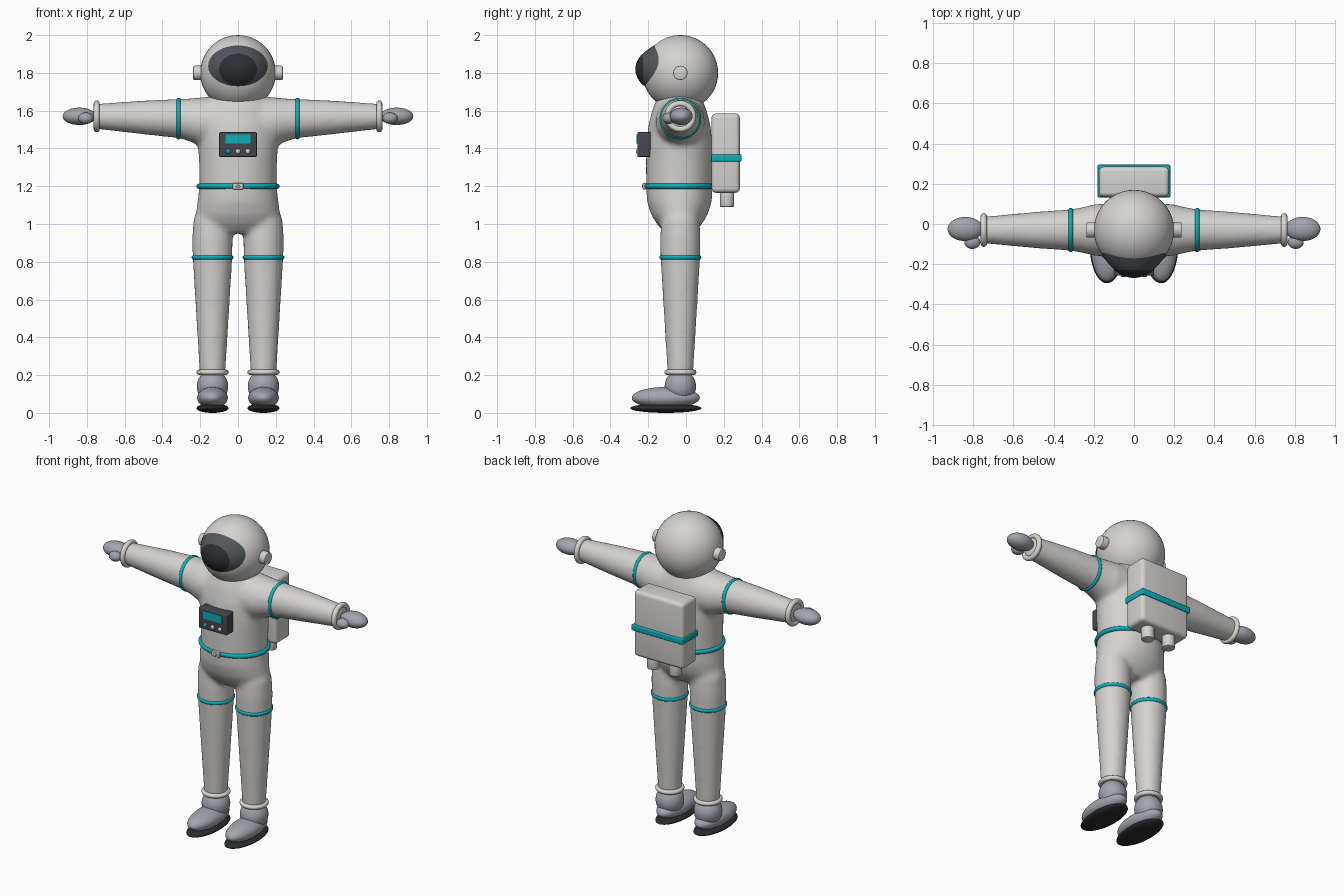
import bpy, bmesh, math
from mathutils import Matrix, Vector

cube = bpy.data.objects.get("Cube")
if cube:
    bpy.data.objects.remove(cube, do_unlink=True)


def material(name, rgb):
    m = bpy.data.materials.new(name)
    m.use_nodes = True
    m.diffuse_color = (*rgb, 1)
    m.node_tree.nodes["Principled BSDF"].inputs["Base Color"].default_value = (*rgb, 1)
    return m


SUIT = material("suit_light_grey", (0.66, 0.65, 0.63))
TRIM = material("ring_warm_white", (0.70, 0.68, 0.64))
BOOT = material("boot_blue_grey", (0.36, 0.38, 0.42))
TEAL = material("teal", (0.005, 0.42, 0.47))
PANEL = material("panel_dark_grey", (0.06, 0.065, 0.075))
FRAME = material("visor_grey", (0.085, 0.095, 0.105))
GLASS = material("visor_dark", (0.025, 0.028, 0.034))
SOLE = material("sole_black", (0.025, 0.025, 0.028))

CY = -0.03          # depth of the body axis
parts = []


def finish(name, bm, mat):
    bmesh.ops.recalc_face_normals(bm, faces=bm.faces)
    me = bpy.data.meshes.new(name)
    bm.to_mesh(me)
    bm.free()
    me.materials.append(mat)
    ob = bpy.data.objects.new(name, me)
    bpy.context.collection.objects.link(ob)
    parts.append(ob)
    return ob


def ellipsoid(name, centre, radii, mat):
    bm = bmesh.new()
    bmesh.ops.create_uvsphere(bm, u_segments=40, v_segments=24, radius=1)
    bm.transform(Matrix.Translation(centre) @ Matrix.Diagonal((*radii, 1)))
    return finish(name, bm, mat)


def box(name, centre, size, mat, bevel=0.0):
    bm = bmesh.new()
    bmesh.ops.create_cube(bm, size=1)
    bm.transform(Matrix.Translation(centre) @ Matrix.Diagonal((*size, 1)))
    if bevel:
        bmesh.ops.bevel(bm, geom=bm.edges[:], offset=bevel, segments=4,
                        profile=0.5, affect='EDGES')
    return finish(name, bm, mat)


def cylinder(name, centre, radius, depth, mat, axis='Z', bevel=0.006):
    bm = bmesh.new()
    bmesh.ops.create_cone(bm, cap_ends=True, segments=32, radius1=radius,
                          radius2=radius, depth=depth)
    rims = [e for e in bm.edges if abs(e.verts[0].co.z - e.verts[1].co.z) < 1e-4]
    bmesh.ops.bevel(bm, geom=rims, offset=bevel, segments=2, profile=0.5, affect='EDGES')
    turn = Matrix.Rotation(math.pi / 2, 4, 'Y') if axis == 'X' else Matrix()
    bm.transform(Matrix.Translation(centre) @ turn)
    return finish(name, bm, mat)


def ring(name, centre, ru, rv, tube, mat, axis='Z'):
    """Elliptical torus around z or x; ru and rv are the centre-line radii."""
    bm = bmesh.new()
    n, k = 56, 12
    rows = []
    for i in range(n):
        a = 2 * math.pi * i / n
        row = []
        for j in range(k):
            b = 2 * math.pi * j / k
            out, up = tube * math.cos(b), tube * math.sin(b)
            row.append(bm.verts.new(((ru + out) * math.cos(a), (rv + out) * math.sin(a), up)))
        rows.append(row)
    for i in range(n):
        p, q = rows[i], rows[(i + 1) % n]
        for j in range(k):
            bm.faces.new((p[j], q[j], q[(j + 1) % k], p[(j + 1) % k]))
    turn = Matrix.Rotation(math.pi / 2, 4, 'Y') if axis == 'X' else Matrix()
    bm.transform(Matrix.Translation(centre) @ turn)
    return finish(name, bm, mat)


def loft(bm, stations, n=40):
    """Closed tube through ellipses given as (centre, half axis u, half axis v)."""
    rows = []
    for c, u, v in stations:
        angles = [2 * math.pi * i / n for i in range(n)]
        rows.append([bm.verts.new(Vector(c) + Vector(u) * math.cos(a) + Vector(v) * math.sin(a))
                     for a in angles])
    for p, q in zip(rows, rows[1:]):
        for i in range(n):
            bm.faces.new((p[i], p[(i + 1) % n], q[(i + 1) % n], q[i]))
    bm.faces.new(rows[0])
    bm.faces.new(rows[-1])


# Suit body: torso, legs and arms blended into one skin
TORSO = [(0.95, 0.13, 0.075), (1.0, 0.205, 0.12), (1.05, 0.222, 0.15), (1.12, 0.215, 0.172),
         (1.2, 0.204, 0.176), (1.32, 0.206, 0.177), (1.42, 0.212, 0.175), (1.52, 0.212, 0.165),
         (1.6, 0.195, 0.145), (1.66, 0.16, 0.122), (1.69, 0.13, 0.1)]
LEG = [(0.2, 0.068), (0.5, 0.086), (0.82, 0.105), (0.92, 0.107), (1.02, 0.102), (1.08, 0.08)]
ARM = [(0.1, 1.54, 0.135), (0.2, 1.542, 0.128), (0.25, 1.55, 0.115), (0.31, 1.558, 0.104),
       (0.5, 1.564, 0.09), (0.76, 1.57, 0.066)]
bm = bmesh.new()
loft(bm, [((0, CY - 0.005, z), (rx, 0, 0), (0, ry, 0)) for z, rx, ry in TORSO])
for s in (-1, 1):
    loft(bm, [((s * 0.135, CY, z), (r, 0, 0), (0, r, 0)) for z, r in LEG])
    loft(bm, [((s * x, CY, z), (0, r, 0), (0, 0, r)) for x, z, r in ARM])
body = finish("suit_body", bm, SUIT)
remesh = body.modifiers.new("blend", 'REMESH')
remesh.mode = 'VOXEL'
remesh.voxel_size = 0.012
remesh.use_smooth_shade = True
soften = body.modifiers.new("soften", 'SMOOTH')
soften.factor = 0.5
soften.iterations = 16

# Helmet
HELMET = Vector((0, CY, 1.8))
R = 0.2
ellipsoid("helmet", HELMET, (R, R, R), SUIT)


def visor(name, zc, rx, rz, lift, mat):
    """Bulging oval patch that follows the helmet."""
    bm = bmesh.new()
    n, steps = 56, 12
    rows = []
    for k in range(1, steps + 1):
        row = []
        for i in range(n):
            a, t = 2 * math.pi * i / n, k / steps
            x, z = rx * t * math.cos(a), zc + rz * t * math.sin(a)
            edge = min(1, (x / 0.158) ** 2 + ((z - 1.837) / 0.108) ** 2)
            depth = math.sqrt(R * R - x * x - (z - HELMET.z) ** 2)
            row.append(bm.verts.new((x, CY - depth - lift - 0.034 * (1 - edge), z)))
        rows.append(row)
    bm.faces.new(rows[0])
    for p, q in zip(rows, rows[1:]):
        for i in range(n):
            bm.faces.new((p[i], p[(i + 1) % n], q[(i + 1) % n], q[i]))
    ob = finish(name, bm, mat)
    if ob.data.polygons[0].normal.y > 0:
        ob.data.flip_normals()


visor("visor_frame", 1.837, 0.158, 0.108, 0.003, FRAME)
visor("visor_glass", 1.818, 0.1, 0.084, 0.006, GLASS)

# Chest control box
box("control_box", (0, -0.222, 1.421), (0.2, 0.07, 0.13), PANEL, 0.006)
box("control_screen", (0, -0.257, 1.45), (0.13, 0.008, 0.05), TEAL)
for i, mat in enumerate((TEAL, TRIM, TRIM)):
    ellipsoid("control_button", (-0.052 + 0.052 * i, -0.257, 1.385), (0.013, 0.008, 0.013), mat)

# Belt
ring("belt", (0, CY - 0.005, 1.2), 0.206, 0.167 + 0.005, 0.014, TEAL)
box("belt_buckle", (0, -0.219, 1.2), (0.056, 0.02, 0.034), TRIM, 0.004)
ellipsoid("buckle_stud", (0, -0.229, 1.2), (0.012, 0.005, 0.008), BOOT)

# Backpack
box("backpack", (0, 0.21, 1.375), (0.35, 0.15, 0.42), SUIT, 0.024)
box("backpack_strap", (0, 0.214, 1.35), (0.362, 0.162, 0.038), TEAL, 0.006)

# Mirrored parts
for s, side in ((1, "left"), (-1, "right")):
    cylinder(side + "_ear_cap", (s * 0.2, CY, 1.8), 0.038, 0.074, SUIT, 'X')
    cylinder(side + "_backpack_nozzle", (s * 0.078, 0.217, 1.135), 0.038, 0.09, SUIT)
    ring(side + "_shoulder_band", (s * 0.315, CY, 1.558), 0.098, 0.098, 0.012, TEAL, 'X')
    ring(side + "_wrist_ring", (s * 0.748, CY, 1.57), 0.068, 0.068, 0.016, TRIM, 'X')
    ellipsoid(side + "_glove", (s * 0.84, CY + 0.005, 1.57), (0.088, 0.06, 0.046), BOOT)
    ellipsoid(side + "_thumb", (s * 0.805, -0.09, 1.56), (0.04, 0.034, 0.03), BOOT)
    ring(side + "_thigh_band", (s * 0.135, CY, 0.823), 0.098, 0.098, 0.013, TEAL)
    ring(side + "_ankle_ring", (s * 0.135, CY, 0.215), 0.071, 0.071, 0.014, TRIM)
    ellipsoid(side + "_boot_ankle", (s * 0.135, CY, 0.14), (0.083, 0.083, 0.088), BOOT)
    ellipsoid(side + "_boot_foot", (s * 0.135, -0.107, 0.08), (0.081, 0.18, 0.057), BOOT)
    ellipsoid(side + "_sole", (s * 0.135, -0.107, 0.025), (0.085, 0.188, 0.025), SOLE)

# Smooth shading with crisp edges kept
bpy.ops.object.select_all(action='DESELECT')
for ob in parts:
    ob.select_set(True)
bpy.context.view_layer.objects.active = body
bpy.ops.object.shade_smooth_by_angle(angle=math.radians(40))
